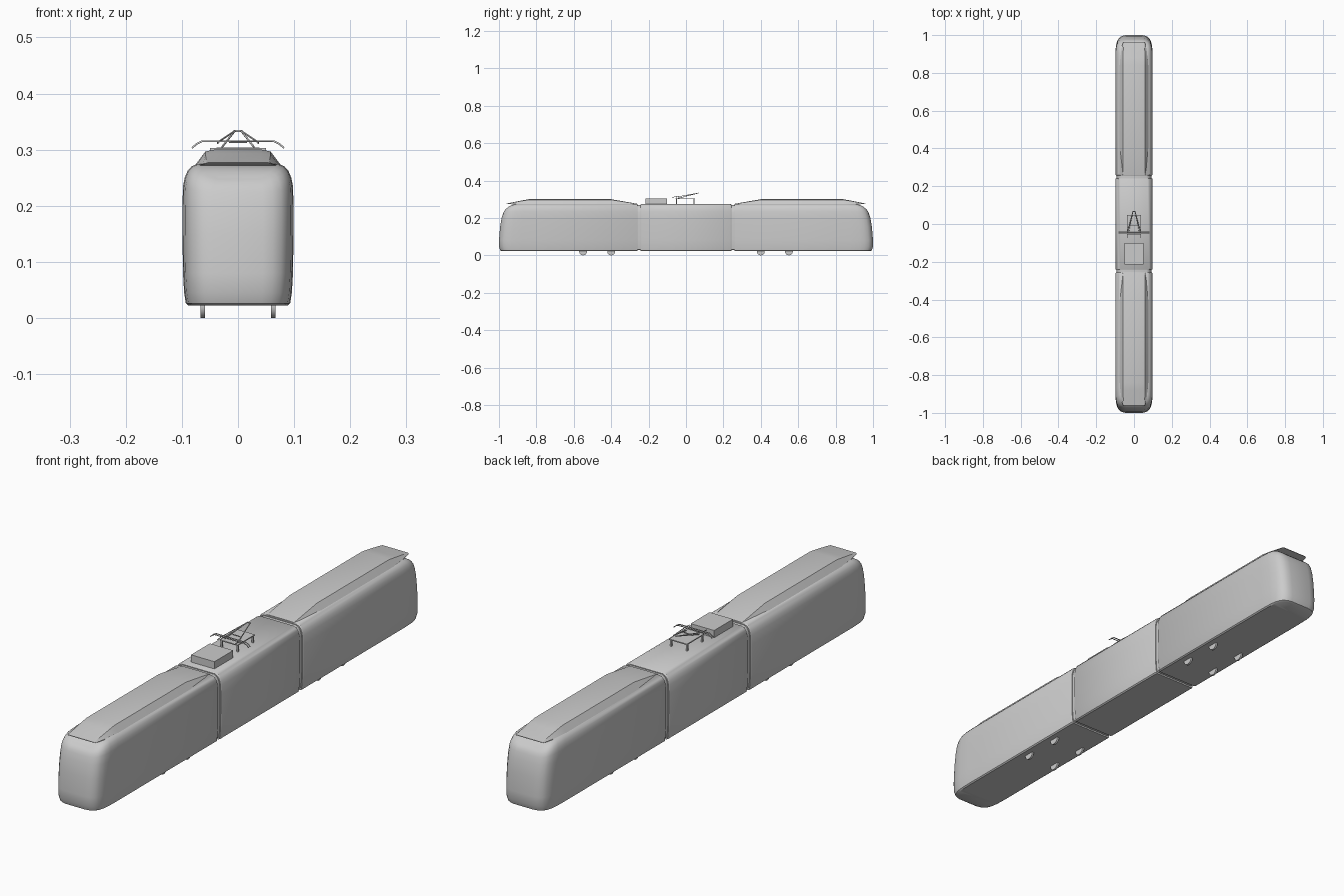
import bpy, bmesh, math
from mathutils import Vector

cube = bpy.data.objects.get("Cube")
if cube:
    bpy.data.objects.remove(cube, do_unlink=True)

grey = bpy.data.materials.new("light grey")
grey.use_nodes = True
GREY = (0.6, 0.6, 0.6, 1)
grey.diffuse_color = GREY
grey.node_tree.nodes["Principled BSDF"].inputs["Base Color"].default_value = GREY


def finish(name, bm, smooth=None):
    bmesh.ops.recalc_face_normals(bm, faces=bm.faces)
    mesh = bpy.data.meshes.new(name)
    bm.to_mesh(mesh)
    bm.free()
    mesh.materials.append(grey)
    ob = bpy.data.objects.new(name, mesh)
    bpy.context.collection.objects.link(ob)
    if smooth:
        bpy.ops.object.select_all(action="DESELECT")
        ob.select_set(True)
        bpy.context.view_layer.objects.active = ob
        bpy.ops.object.shade_smooth_by_angle(angle=math.radians(smooth))
    return ob


def loft(name, rings, smooth=35):
    """Skin mirrored half rings; caps are strips joining left to right."""
    bm = bmesh.new()
    loops = []
    for ring in rings:
        full = ring + [(-x, y, z) for x, y, z in reversed(ring)]
        loops.append([bm.verts.new(p) for p in full])
    n = len(loops[0])
    for a, b in zip(loops, loops[1:]):
        for i in range(n):
            j = (i + 1) % n
            bm.faces.new((a[i], a[j], b[j], b[i]))
    for cap in (loops[0], loops[-1]):
        for i in range(n // 2 - 1):
            bm.faces.new((cap[i], cap[i + 1], cap[n - 2 - i], cap[n - 1 - i]))
    return finish(name, bm, smooth)


def box(name, size, loc):
    bm = bmesh.new()
    bmesh.ops.create_cube(bm, size=1)
    bmesh.ops.scale(bm, vec=size, verts=bm.verts)
    bmesh.ops.translate(bm, vec=loc, verts=bm.verts)
    return finish(name, bm)


def rod(name, points, radius):
    curve = bpy.data.curves.new(name, "CURVE")
    curve.dimensions = "3D"
    curve.bevel_depth = radius
    curve.bevel_resolution = 1
    curve.use_fill_caps = True
    line = curve.splines.new("POLY")
    line.points.add(len(points) - 1)
    for p, co in zip(line.points, points):
        p.co = (*co, 1)
    curve.materials.append(grey)
    ob = bpy.data.objects.new(name, curve)
    bpy.context.collection.objects.link(ob)


# Half cross-section of the body: x, z, and how far the nose reaches at z
SECTION = [(.088, .022, .985), (.093, .026, .993), (.096, .045, 1.0), (.098, .08, 1.0),
           (.099, .15, .994), (.099, .2, .986), (.098, .235, .978), (.095, .25, .974),
           (.090, .262, .968), (.083, .270, .962), (.072, .275, .957)]


def body_ring(y, width=1.0, top=.275, inset=0.0, side=1):
    ring = []
    for x, z, reach in SECTION:
        yy = y
        if y > .8:
            yy = .8 + (y - .8) * (reach - .8) / .2
        if z > .2:
            z = .2 + (z - .2) * (top - .2) / .075
        z = z + inset if z < .1 else z - inset if z > .2 else z
        ring.append((x * width - inset, side * yy, z))
    return ring


# Car bodies with rounded noses
NOSE = [(.258, .97, .272), (.263, 1, .275), (.8, 1, .275), (.88, 1, .275), (.93, .985, .274),
        (.955, .95, .271), (.975, .88, .266), (.988, .78, .26), (.996, .63, .255), (1, .45, .251)]
for side, label in ((-1, "front"), (1, "rear")):
    loft(label + "_car_body", [body_ring(y, w, t, 0, side) for y, w, t in NOSE])

    # Raised roof fairing ending in a thin visor: y, top, base, top and base half widths
    fairing = [(.26, .2755, .268, .050, .066), (.40, .300, .268, .050, .076),
               (.84, .300, .268, .050, .076), (.88, .293, .270, .050, .073),
               (.95, .279, .274, .048, .062), (.96, .277, .275, .046, .058)]
    rings = [[(wb, side * y, b), (wb, side * y, b + .15 * (t - b)),
              (wt + .008, side * y, t - .1 * (t - b)), (wt - .008, side * y, t)]
             for y, t, b, wt, wb in fairing]
    loft(label + "_roof_fairing", rings, 25)

    # Recessed gangway joint
    loft(label + "_gangway", [body_ring(y, 1, .275, .006, side) for y in (.235, .265)])

    # Wheels
    for y in (.40, .55):
        for x in (-.063, .063):
            bm = bmesh.new()
            bmesh.ops.create_cone(bm, cap_ends=True, segments=24, radius1=.021,
                                  radius2=.021, depth=.008)
            for v in bm.verts:
                v.co = Vector((v.co.z + x, v.co.x + side * y, v.co.y + .021))
            finish(label + "_wheel", bm, 35)

loft("middle_car_body", [body_ring(-.242, .97, .272), body_ring(-.237), body_ring(.237),
                         body_ring(.242, .97, .272)])

# Roof equipment
box("roof_equipment_box", (.10, .115, .03), (0, -.158, .288))
box("pantograph_base", (.076, .105, .004), (0, -.004, .302))
for x in (-.034, .034):
    for y in (-.05, .042):
        box("pantograph_leg", (.006, .006, .03), (x, y, .287))

# Folded pantograph arms and contact bow
for s in (-1, 1):
    rod("lower_arm", [(s * .028, -.042, .305), (s * .006, .066, .333)], .0018)
    rod("upper_arm", [(s * .006, .066, .333), (s * .036, -.046, .313)], .0015)
rod("knee_bar", [(-.008, .066, .333), (.008, .066, .333)], .002)
rod("arm_brace", [(-.016, -.01, .313), (.016, -.01, .313)], .0015)
for y in (-.042, -.052):
    half = [(.082, .303), (.074, .310), (.064, .315)]
    rod("contact_bow", [(-x, y, z) for x, z in half] + [(x, y, z) for x, z in reversed(half)], .0018)
for x in (-.036, .036):
    rod("bow_link", [(x, -.075, .311), (x, -.04, .314)], .0015)
